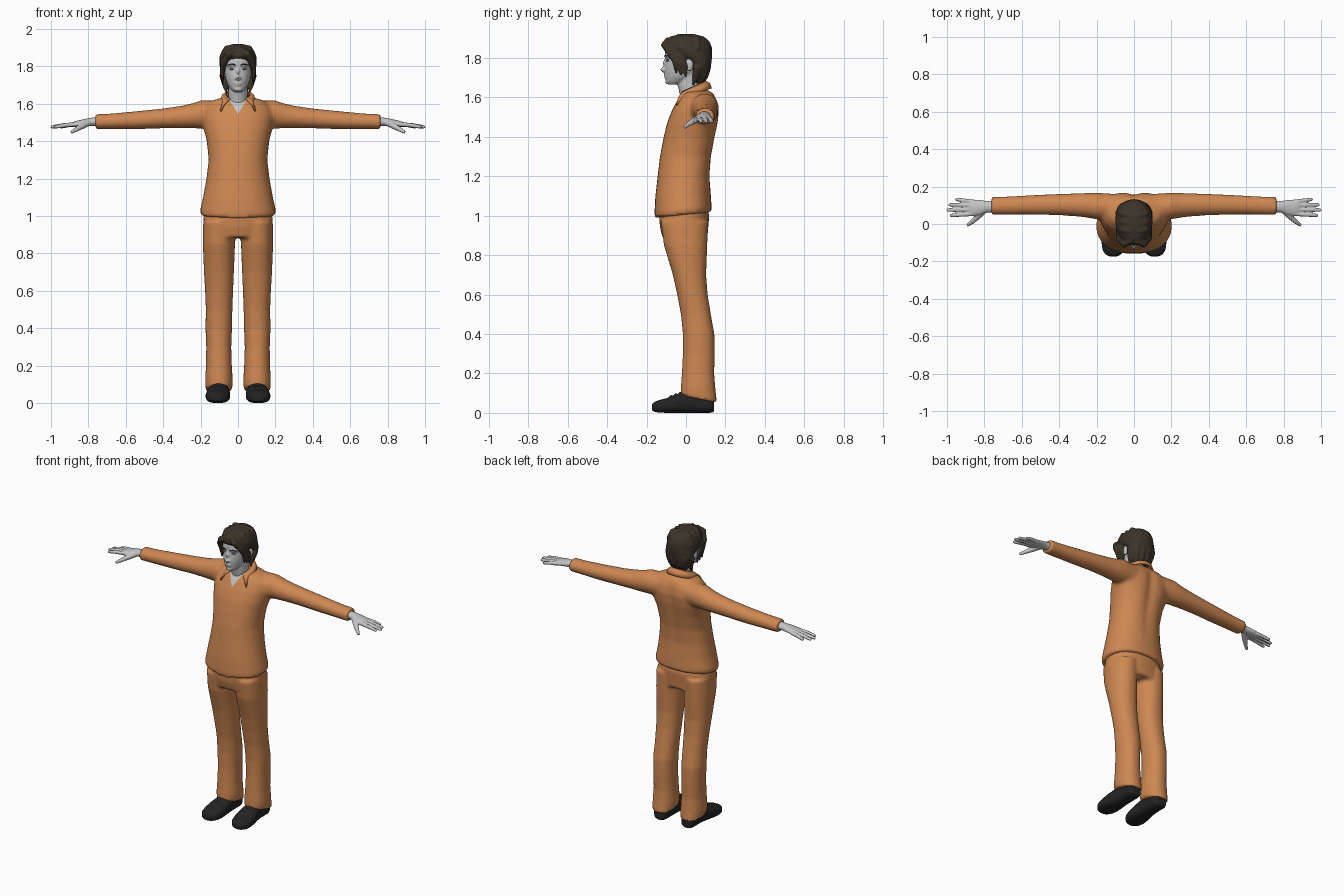
import bpy, bmesh, math
from mathutils import Vector, Matrix


def material(name, rgb):
    m = bpy.data.materials.new(name)
    m.diffuse_color = (*rgb, 1)
    return m


ORANGE = material("orange cloth", (0.62, 0.245, 0.085))
SKIN = material("pale grey skin", (0.55, 0.55, 0.56))
HAIR = material("dark brown hair", (0.045, 0.034, 0.022))
BLACK = material("black leather", (0.017, 0.017, 0.018))
EYE = material("eye grey", (0.25, 0.26, 0.28))


def wave(t, p):
    c, s = math.cos(t), math.sin(t)
    return math.copysign(abs(c) ** p, c), math.copysign(abs(s) ** p, s)


def angles(n=32):
    return [2 * math.pi * i / n for i in range(n)]


def ring_z(z, hw, yf, yb, cx=0, ym=None, tilt=0, p=1.0, groove=0):
    """Horizontal section from front yf to back yb, widest at ym."""
    ym = (yf + yb) / 2 if ym is None else ym
    pts = []
    for t in angles():
        c, s = wave(t, p)
        x, y = hw * c, ym + s * ((yb - ym) if s > 0 else (ym - yf))
        if s > 0:
            y -= groove * math.exp(-(x / 0.035) ** 2)
        pts.append(Vector((cx + x, y, z + tilt * y)))
    return pts


def ring_x(x, yc, zc, ry, rz):
    return [Vector((x, yc + ry * math.cos(t), zc + rz * math.sin(t))) for t in angles()]


def ring_y(y, cx, hw, z0, z1):
    pts = []
    for t in angles():
        c, s = wave(t, 0.75)
        pts.append(Vector((cx + hw * c, y, (z0 + z1) / 2 + s * (z1 - z0) / 2)))
    return pts


def loft(bm, rings):
    rows = [[bm.verts.new(p) for p in r] for r in rings]
    n = len(rows[0])
    for a, b in zip(rows, rows[1:]):
        for i in range(n):
            bm.faces.new((a[i], a[(i + 1) % n], b[(i + 1) % n], b[i]))
    bm.faces.new(rows[0][::-1])
    bm.faces.new(rows[-1])


def tube(bm, pts, radii):
    pts = [Vector(p) for p in pts]
    rings = []
    for i, (p, r) in enumerate(zip(pts, radii)):
        d = pts[min(i + 1, len(pts) - 1)] - pts[max(i - 1, 0)]
        q = d.to_track_quat('Z', 'Y')
        rings.append([p + q @ Vector((r * math.cos(t), r * math.sin(t), 0)) for t in angles(12)])
    loft(bm, rings)


def ball(bm, co, r):
    bmesh.ops.create_uvsphere(bm, u_segments=20, v_segments=12, radius=1,
                              matrix=Matrix.Translation(co) @ Matrix.Diagonal((*r, 1)))


def finish(bm, name, mats, voxel=0, smooth=4, solid=0):
    """Turn a bmesh into an object; optionally fuse its shells and smooth them."""
    bmesh.ops.recalc_face_normals(bm, faces=bm.faces)
    me = bpy.data.meshes.new(name)
    bm.to_mesh(me)
    bm.free()
    ob = bpy.data.objects.new(name, me)
    bpy.context.collection.objects.link(ob)
    if voxel:
        m = ob.modifiers.new("fuse", 'REMESH')
        m.mode, m.voxel_size = 'VOXEL', voxel
        m = ob.modifiers.new("soften", 'SMOOTH')
        m.factor, m.iterations = 0.5, smooth
    if solid:
        m = ob.modifiers.new("thickness", 'SOLIDIFY')
        m.thickness, m.offset = solid, 0
    dg = bpy.context.evaluated_depsgraph_get()
    baked = bpy.data.meshes.new_from_object(ob.evaluated_get(dg))
    ob.modifiers.clear()
    ob.data = baked
    baked.materials.clear()
    for m in mats:
        baked.materials.append(m)
    for f in baked.polygons:
        f.use_smooth = True
        f.material_index = 0
    return ob


# Jacket: torso and both sleeves fused
bm = bmesh.new()
loft(bm, [ring_z(z, hw, yf, yb, ym=ym, tilt=t, p=0.9, groove=g) for z, hw, yf, yb, ym, t, g in (
    (1.005, .198, -.158, .13, -.01, .1, 0), (1.03, .203, -.16, .13, -.01, .1, 0),
    (1.1, .187, -.156, .126, -.01, .05, 0), (1.2, .169, -.144, .122, 0, 0, .005),
    (1.3, .157, -.132, .132, .01, 0, .01), (1.4, .167, -.113, .152, .03, 0, .015),
    (1.47, .185, -.096, .166, .06, 0, .016), (1.53, .195, -.073, .172, .08, 0, .016),
    (1.58, .185, -.047, .163, .085, 0, .012), (1.617, .14, -.022, .14, .075, 0, 0),
    (1.638, .07, 0, .11, .05, 0, 0))])
for s in (1, -1):
    loft(bm, [ring_x(s * x, *r) for x, *r in (
        (.08, .09, 1.545, .07, .072), (.2, .096, 1.543, .071, .075), (.25, .1, 1.535, .066, .066),
        (.3, .102, 1.53, .062, .06), (.4, .104, 1.522, .057, .053), (.55, .102, 1.512, .052, .048),
        (.68, .098, 1.506, .049, .042), (.762, .096, 1.504, .048, .041))])
jacket = finish(bm, "jacket", [ORANGE, SKIN], voxel=0.011)

# Open neckline: cut a V into the jacket front and colour it as skin
bm = bmesh.new()
bm.from_mesh(jacket.data)
for s in (1, -1):
    bmesh.ops.bisect_plane(bm, geom=bm.verts[:] + bm.edges[:] + bm.faces[:],
                           plane_co=(0, 0, 1.545), plane_no=(1.67 * s, 0, -1))
for f in bm.faces:
    c = f.calc_center_median()
    if c.y < 0.03 and c.z > 1.545 + 1.67 * abs(c.x):
        f.material_index = 1
bm.to_mesh(jacket.data)
bm.free()

# Collar: folded band running round the back, with two pointed tips
bm = bmesh.new()
rows = []
for i in range(33):
    a = math.radians(40 + 280 * i / 32)
    sx, cy = math.sin(a), math.cos(a)
    f = max(0, (cy - 0.3) / 0.466) ** 2
    y = .035 - .065 * cy
    top = Vector((.065 * sx, y, 1.65 + .45 * (y - .035)))
    low = Vector((.092 * sx + math.copysign(.034 * f, sx), .04 - .087 * cy - .022 * f,
                  top.z - .035 - .032 * f))
    mid = (top + low) / 2 + Vector((.006 * sx, -.006 * cy, .006))
    rows.append([bm.verts.new(p) for p in (top, mid, low)])
for a, b in zip(rows, rows[1:]):
    for j in range(2):
        bm.faces.new((a[j], b[j], b[j + 1], a[j + 1]))
finish(bm, "collar", [ORANGE], solid=0.009)

# Trousers: hips and both legs fused
bm = bmesh.new()
loft(bm, [ring_z(*r, p=0.9) for r in (
    (1.05, .17, -.12, .105), (1.0, .184, -.137, .118), (.94, .188, -.132, .113), (.885, .186, -.118, .108))])
for s in (1, -1):
    loft(bm, [ring_z(z, hw, yf, yb, cx=s * cx, tilt=t, p=0.92) for z, cx, hw, yf, yb, t in (
        (.97, .1, .085, -.128, .112, 0), (.85, .102, .086, -.112, .108, 0),
        (.7, .102, .08, -.067, .102, 0), (.6, .101, .075, -.045, .11, 0),
        (.5, .101, .071, -.026, .126, 0), (.4, .103, .071, -.016, .144, 0),
        (.3, .103, .067, -.016, .146, 0), (.2, .102, .069, -.021, .143, 0),
        (.13, .102, .074, -.026, .15, -.1), (.083, .102, .071, -.028, .157, -.2))])
finish(bm, "trousers", [ORANGE], voxel=0.01)

for s, side in ((1, "left"), (-1, "right")):
    # Shoes with lace bars
    bm = bmesh.new()
    loft(bm, [ring_y(y, s * cx, hw, z0, z1) for y, cx, hw, z0, z1 in (
        (.143, .1, .035, .004, .07), (.12, .1, .048, 0, .1), (.05, .1, .05, 0, .11),
        (0, .102, .054, 0, .108), (-.05, .105, .063, 0, .092), (-.1, .108, .066, 0, .074),
        (-.14, .11, .058, .002, .064), (-.162, .111, .042, .006, .055), (-.173, .111, .022, .012, .045))])
    for y, z in ((-.075, .083), (-.052, .091), (-.03, .099)):
        tube(bm, [(s * .08, y, z - .004), (s * .105, y, z + .002), (s * .13, y, z - .004)], [.007] * 3)
    finish(bm, side + "_shoe", [BLACK], voxel=0.006, smooth=3)

    # Hands: palm, four fingers and a thumb fused
    bm = bmesh.new()
    loft(bm, [ring_x(s * x, *r) for x, *r in (
        (.73, .094, 1.506, .031, .026), (.79, .092, 1.503, .031, .022), (.82, .088, 1.499, .04, .02),
        (.86, .086, 1.493, .045, .017), (.885, .087, 1.489, .043, .013))])
    for y0, y1, x1 in ((.054, .046, .984), (.077, .075, 1.002), (.1, .103, .992), (.119, .131, .955)):
        ym = (y0 + y1) / 2
        tube(bm, [(s * .86, y0, 1.491), (s * (.86 + x1) / 2, ym, 1.486),
                  (s * (x1 - .01), y1, 1.477), (s * x1, y1, 1.475)], [.012, .0115, .0095, .006])
    tube(bm, [(s * .8, .075, 1.498), (s * .835, .04, 1.48), (s * .865, .012, 1.463),
              (s * .892, -.008, 1.447)], [.018, .016, .012, .008])
    finish(bm, side + "_hand", [SKIN], voxel=0.004, smooth=3)

# Head: skull, jaw, neck, nose, brow, lips and ears fused
bm = bmesh.new()
loft(bm, [ring_z(z, hw, yf, yb, p=0.92) for z, hw, yf, yb in (
    (1.664, .024, -.09, -.04), (1.68, .04, -.102, 0), (1.7, .054, -.104, .04), (1.73, .065, -.108, .07),
    (1.76, .071, -.107, .09), (1.79, .074, -.104, .105), (1.83, .078, -.108, .11),
    (1.87, .07, -.095, .1), (1.9, .04, -.05, .06))])
loft(bm, [ring_z(z, hw, yf, yb) for z, hw, yf, yb in (
    (1.55, .06, -.015, .08), (1.6, .052, -.028, .075), (1.66, .05, -.042, .075), (1.74, .052, -.04, .08))])
tube(bm, [(0, -.1, 1.798), (0, -.11, 1.77), (0, -.12, 1.742), (0, -.108, 1.732)], [.007, .009, .013, .012])
ball(bm, (0, -.101, 1.711), (.024, .012, .005))
ball(bm, (0, -.099, 1.701), (.02, .012, .006))
ball(bm, (0, -.094, 1.678), (.02, .012, .011))
for s in (1, -1):
    ball(bm, (s * .011, -.107, 1.738), (.008, .01, .007))
    tube(bm, [(s * .012, -.104, 1.806), (s * .035, -.098, 1.81), (s * .056, -.082, 1.805)], [.007, .008, .006])
    ball(bm, (s * .081, .018, 1.765), (.01, .02, .034))
finish(bm, "head", [SKIN], voxel=0.005, smooth=3)

# Eyes and eyebrows
bm = bmesh.new()
for s in (1, -1):
    ball(bm, (s * .032, -.09, 1.786), (.014, .0125, .006))
finish(bm, "eyes", [EYE])
bm = bmesh.new()
for s in (1, -1):
    tube(bm, [(s * .014, -.108, 1.808), (s * .035, -.104, 1.813), (s * .057, -.087, 1.807)], [.003, .004, .002])
finish(bm, "eyebrows", [HAIR])

# Hair: cap with a centre parting, swept locks at the sides and tufts at the nape
bm = bmesh.new()
loft(bm, [ring_z(*r) for r in (
    (1.67, .045, .045, .085), (1.69, .065, .035, .1), (1.73, .084, .025, .118), (1.77, .094, .015, .128),
    (1.8, .098, -.04, .132), (1.828, .1, -.095, .133), (1.855, .098, -.114, .131),
    (1.885, .086, -.108, .118), (1.908, .06, -.08, .09), (1.92, .022, -.03, .04))])
for s in (1, -1):
    for y, drop in ((-.1, 0), (-.075, .01), (-.05, .02)):
        tube(bm, [(s * .012, y + .01, 1.893), (s * .05, y - .008, 1.866 - drop), (s * .076, y + .02, 1.826 - drop),
                  (s * .085, y + .045, 1.78 - drop), (s * .082, y + .05, 1.72 - drop)],
             [.014, .02, .019, .014, .005])
    for y in (-.04, 0, .045):
        tube(bm, [(s * .018, y, 1.91), (s * .06, y + .01, 1.897), (s * .092, y + .015, 1.84)], [.012, .017, .01])
    for x, y in ((.07, .045), (.05, .08), (.018, .092)):
        tube(bm, [(s * x * 1.15, y + .015, 1.76), (s * x, y + .005, 1.71), (s * x * .9, y - .01, 1.66)],
             [.022, .018, .005])
finish(bm, "hair", [HAIR], voxel=0.006, smooth=2)
